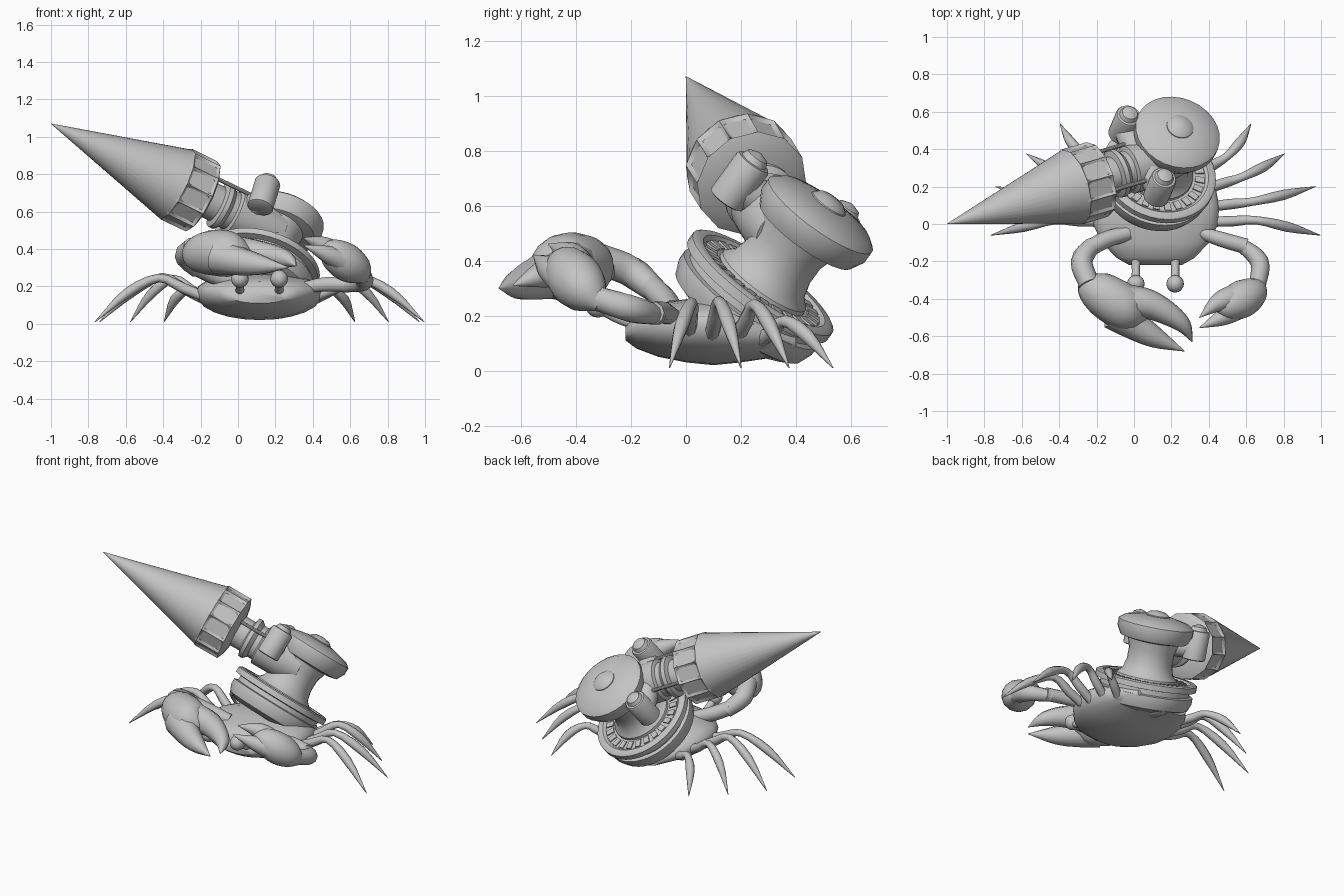
import bpy, bmesh, math
from mathutils import Vector as V, Matrix

if "Cube" in bpy.data.objects:
    bpy.data.objects.remove(bpy.data.objects["Cube"])

grey = bpy.data.materials.new("grey")
grey.diffuse_color = (0.55, 0.55, 0.55, 1)
grey.use_nodes = True
grey.node_tree.nodes["Principled BSDF"].inputs["Base Color"].default_value = grey.diffuse_color
MID = 0.115                      # symmetry plane of the crab


def finish(name, bm, angle=35):
    bmesh.ops.recalc_face_normals(bm, faces=bm.faces)
    me = bpy.data.meshes.new(name)
    bm.to_mesh(me)
    bm.free()
    me.materials.append(grey)
    ob = bpy.data.objects.new(name, me)
    bpy.context.collection.objects.link(ob)
    bpy.ops.object.select_all(action='DESELECT')
    bpy.context.view_layer.objects.active = ob
    ob.select_set(True)
    bpy.ops.object.shade_smooth_by_angle(angle=math.radians(angle))
    return ob


def skin(bm, rings):
    """Join rings of vertices and close both ends."""
    n = len(rings[0])
    for a, b in zip(rings, rings[1:]):
        for i in range(n):
            bm.faces.new((a[i], a[(i + 1) % n], b[(i + 1) % n], b[i]))
    bm.faces.new(rings[0])
    bm.faces.new(rings[-1])


def frame(d):
    u = d.cross(V((0, 0, 1)) if abs(d.z) < 0.95 else V((1, 0, 0))).normalized()
    return u, d.cross(u)


def lathe(name, origin, axis, profile, sides=32, angle=35):
    """Turn (distance, radius) pairs around an axis."""
    bm = bmesh.new()
    u, w = frame(axis)
    rings = []
    for t, r in profile:
        rings.append([bm.verts.new(origin + axis * t + (u * math.cos(k) + w * math.sin(k)) * r)
                      for k in (math.tau * i / sides for i in range(sides))])
    skin(bm, rings)
    return finish(name, bm, angle)


def limb(name, pts, steps=4, sides=10):
    """Smooth tapering tube through (x, y, z, radius) points."""
    p = [V(q) for q in pts]
    p = [p[0] * 2 - p[1]] + p + [p[-1] * 2 - p[-2]]
    path = []
    for i in range(1, len(p) - 2):
        a, b, c, d = p[i - 1:i + 3]
        for k in range(steps):
            t = k / steps
            path.append(0.5 * (2 * b + (c - a) * t + (2 * a - 5 * b + 4 * c - d) * t * t
                               + (3 * b - a - 3 * c + d) * t ** 3))
    path.append(p[-2])
    bm = bmesh.new()
    rings = []
    for i, q in enumerate(path):
        d = (path[min(i + 1, len(path) - 1)] - path[max(i - 1, 0)]).to_3d().normalized()
        u, w = frame(d)
        rings.append([bm.verts.new(q.to_3d() + (u * math.cos(k) + w * math.sin(k)) * max(q.w, 0.002))
                      for k in (math.tau * j / sides for j in range(sides))])
    skin(bm, rings)
    return finish(name, bm, 50)


# Body shell: sections along y as (y, half width, bottom, edge height, top)
bm = bmesh.new()
rings = []
for y, hw, lo, mid, hi in [(-0.22, 0.14, 0.11, 0.14, 0.17), (-0.18, 0.21, 0.08, 0.16, 0.225),
                           (-0.1, 0.285, 0.05, 0.17, 0.245), (0.0, 0.335, 0.03, 0.175, 0.26),
                           (0.1, 0.34, 0.02, 0.17, 0.27), (0.2, 0.32, 0.03, 0.15, 0.25),
                           (0.3, 0.27, 0.045, 0.13, 0.2), (0.4, 0.19, 0.05, 0.1, 0.15)]:
    ring = []
    for i in range(24):
        k = math.tau * i / 24
        c, s = math.cos(k), math.sin(k)
        ring.append(bm.verts.new((MID + hw * c, y, mid + (hi - mid if s > 0 else mid - lo)
                                  * math.copysign(abs(s) ** 0.9, s))))
    rings.append(ring)
skin(bm, rings)
finish("body_shell", bm, 40)

# Eyes on stalks and walking legs, mirrored
LEGS = [((0.26, 0.01, 0.13), (0.54, 0.02, 0.245), (0.88, -0.06, 0.01)),
        ((0.26, 0.09, 0.11), (0.52, 0.12, 0.25), (0.855, 0.2, 0.01)),
        ((0.25, 0.18, 0.11), (0.46, 0.25, 0.24), (0.69, 0.375, 0.01)),
        ((0.22, 0.26, 0.1), (0.38, 0.36, 0.18), (0.51, 0.535, 0.01))]
for side, sx in (("left", -1), ("right", 1)):
    ex = MID + sx * 0.105
    limb("eye_stalk_" + side, [(ex, -0.16, 0.17, 0.03), (ex, -0.24, 0.19, 0.022),
                               (ex, -0.32, 0.235, 0.025)])
    bm = bmesh.new()
    bmesh.ops.create_uvsphere(bm, u_segments=16, v_segments=10, radius=0.047,
                              matrix=Matrix.Translation((ex, -0.32, 0.24)))
    finish("eye_" + side, bm)
    for n, (hip, knee, tip) in enumerate(LEGS):
        pts = []
        h, k, t = V(hip), V(knee), V(tip)
        shin = k.lerp(t, 0.45) + V((0.015, 0, 0.025))
        for q, r in ((h, 0.026), (h.lerp(k, 0.55), 0.028), (k, 0.022), (shin, 0.027), (t, 0.002)):
            pts.append((MID + sx * q.x, q.y, q.z, r))
        limb("leg_%s_%d" % (side, n + 1), pts, steps=3, sides=8)

# Large claw
limb("large_claw_upper_arm", [(-0.03, -0.05, 0.22, 0.04), (-0.14, -0.08, 0.26, 0.045),
                              (-0.24, -0.13, 0.31, 0.045)])
limb("large_claw_forearm", [(-0.22, -0.11, 0.29, 0.045), (-0.28, -0.2, 0.36, 0.058),
                            (-0.24, -0.32, 0.41, 0.055)])
limb("large_claw_palm", [(-0.26, -0.27, 0.36, 0.03), (-0.22, -0.33, 0.37, 0.095),
                         (-0.13, -0.4, 0.38, 0.122), (-0.02, -0.46, 0.37, 0.115),
                         (0.07, -0.47, 0.36, 0.04)], sides=16)
limb("large_claw_inner_finger", [(-0.04, -0.42, 0.38, 0.1), (0.08, -0.43, 0.375, 0.08),
                                 (0.2, -0.49, 0.36, 0.06), (0.27, -0.55, 0.34, 0.04),
                                 (0.31, -0.63, 0.31, 0.002)])
limb("large_claw_outer_finger", [(-0.1, -0.47, 0.36, 0.1), (0.0, -0.54, 0.335, 0.08),
                                 (0.12, -0.61, 0.315, 0.055), (0.27, -0.68, 0.3, 0.002)])

# Small claw
limb("small_claw_upper_arm", [(0.34, -0.04, 0.19, 0.03), (0.46, -0.08, 0.21, 0.04),
                              (0.6, -0.12, 0.21, 0.042)])
limb("small_claw_forearm", [(0.56, -0.1, 0.2, 0.035), (0.67, -0.2, 0.225, 0.05),
                            (0.66, -0.33, 0.265, 0.045)])
limb("small_claw_palm", [(0.68, -0.31, 0.235, 0.025), (0.64, -0.36, 0.285, 0.082),
                         (0.57, -0.405, 0.335, 0.1), (0.49, -0.44, 0.385, 0.075),
                         (0.44, -0.45, 0.405, 0.02)], sides=14)
limb("small_claw_inner_finger", [(0.54, -0.39, 0.36, 0.07), (0.45, -0.42, 0.42, 0.05),
                                 (0.35, -0.5, 0.46, 0.002)])
limb("small_claw_outer_finger", [(0.56, -0.45, 0.335, 0.06), (0.47, -0.5, 0.375, 0.045),
                                 (0.35, -0.555, 0.42, 0.002)])

# Tilted turret: base ring, column, round head with a button
C = V((0.135, 0.28, 0.32))
A = V((0.24, 0.57, 0.785)).normalized()
HEAD = C + V((0.02, 0.022, -0.012))
lathe("turret_ring", C, A, [(-0.18, 0.22), (-0.155, 0.28), (-0.11, 0.298), (-0.075, 0.298), (-0.07, 0.275),
                            (-0.04, 0.275), (-0.035, 0.312), (0.0, 0.312), (0.008, 0.3), (0.008, 0.27),
                            (-0.006, 0.255), (-0.006, 0.1)], 40)
lathe("turret_column", C, A, [(-0.03, 0.19), (0.01, 0.185), (0.04, 0.155), (0.1, 0.14),
                              (0.17, 0.14), (0.25, 0.165)], 28)
lathe("turret_head", HEAD, A, [(0.225, 0.16), (0.235, 0.205), (0.285, 0.232), (0.33, 0.232),
                               (0.355, 0.2), (0.38, 0.09), (0.38, 0.05)], 28)
lathe("head_button", HEAD, A, [(0.36, 0.076), (0.385, 0.073), (0.403, 0.05), (0.41, 0.01)], 20)

# Rear foot under the ring
limb("rear_foot", [(MID, 0.3, 0.1, 0.06), (MID, 0.37, 0.09, 0.065), (MID, 0.43, 0.075, 0.045)])

# Ring of shallow teeth around the column
bm = bmesh.new()
u, w = frame(A)
for i in range(24):
    k = math.tau * i / 24
    r = u * math.cos(k) + w * math.sin(k)
    basis = Matrix((r, A.cross(r), A)).transposed().to_4x4()
    bmesh.ops.create_cube(bm, size=1, matrix=Matrix.Translation(C + r * 0.225 - A * 0.008) @ basis
                          @ Matrix.Diagonal((0.05, 0.036, 0.018, 1)))
finish("ring_teeth", bm)

# Drill: cone, twelve-sided panelled collar, neck
TIP = V((-1, 0, 1.07))
D = V((0.87, 0.258, -0.42)).normalized()
lathe("drill_cone", TIP, D, [(0, 0.001), (0.77, 0.203), (0.78, 0.15)], 32)
collar = lathe("drill_collar", TIP, D, [(0.75, 0.195), (0.77, 0.208), (0.925, 0.207),
                                        (0.94, 0.175), (0.955, 0.1)], 12, 20)
bm = bmesh.new()
bm.from_mesh(collar.data)
panels = [f for f in bm.faces if len(f.verts) == 4
          and 0.8 < (f.calc_center_median() - TIP).dot(D) < 0.88]
for f in panels:
    bmesh.ops.inset_individual(bm, faces=[f], thickness=0.018, depth=-0.014)
bm.to_mesh(collar.data)
bm.free()
lathe("drill_neck", TIP, D, [(0.93, 0.1), (1.02, 0.1), (1.03, 0.13), (1.055, 0.132), (1.08, 0.108),
                             (1.11, 0.108), (1.12, 0.13), (1.27, 0.13), (1.4, 0.11)], 28)

# Paired pistons either side of the neck, with a bracket and a thin rod
E = A.cross(D).normalized()
if E.y < 0:
    E = -E
for side, e, reach in (("front", -E, 0.185), ("back", E, 0.24)):
    mount = TIP + D * 1.2 + A * 0.07
    lathe("piston_" + side, mount + e * reach, A,
          [(-0.105, 0.06), (-0.1, 0.07), (0.065, 0.07), (0.075, 0.064), (0.077, 0.052),
           (0.1, 0.042), (0.113, 0.01)], 20)
    lathe("piston_bracket_" + side, TIP + D * 1.2 + A * 0.03, e, [(0.05, 0.08), (reach, 0.06)], 16)
    lathe("neck_rod_" + side, TIP + A * 0.06 + e * 0.125, D, [(0.95, 0.011), (1.18, 0.011)], 10)
